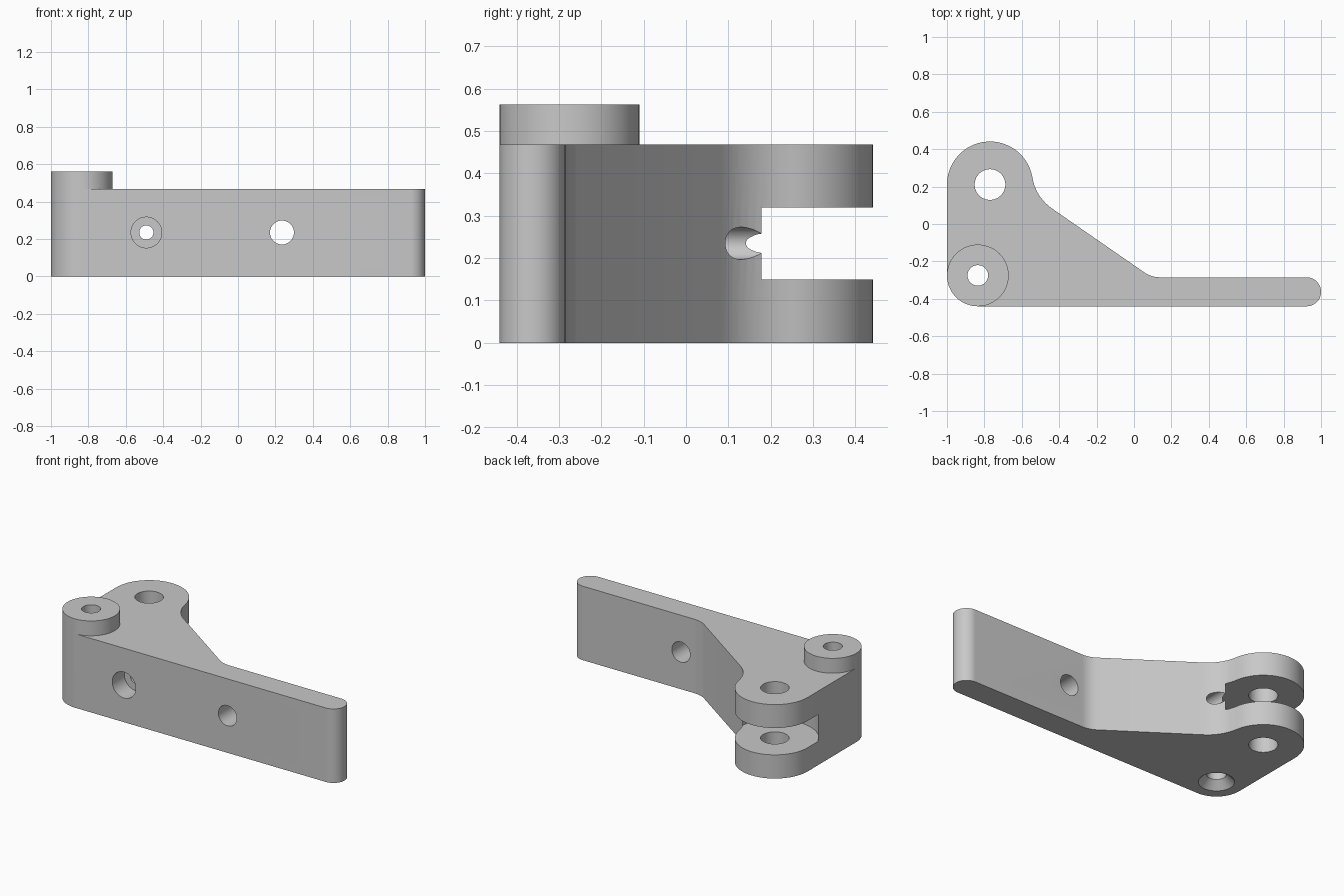
import bpy
import bmesh
from math import cos, sin, radians, pi, sqrt, acos, atan2, degrees
from mathutils import Matrix, Vector

old = bpy.data.objects.get("Cube")
if old:
    bpy.data.objects.remove(old, do_unlink=True)

grey = bpy.data.materials.new("plain_grey")
grey.use_nodes = True
grey.diffuse_color = (0.58, 0.58, 0.58, 1)
grey.node_tree.nodes["Principled BSDF"].inputs["Base Color"].default_value = grey.diffuse_color

HEIGHT, BOSS_TOP, HOLE_Z = 0.468, 0.562, 0.235
EAR, EAR_R = Vector((-0.77, 0.211)), 0.23
BOSS, BOSS_R = Vector((-0.835, -0.275)), 0.165
BAR_FRONT, BAR_BACK = -0.44, -0.285


def make_object(name, bm):
    bmesh.ops.recalc_face_normals(bm, faces=bm.faces)
    mesh = bpy.data.meshes.new(name)
    bm.to_mesh(mesh)
    bm.free()
    mesh.materials.append(grey)
    obj = bpy.data.objects.new(name, mesh)
    bpy.context.collection.objects.link(obj)
    return obj


def arc(centre, radius, start, end):
    """Points on an arc, angles in degrees."""
    steps = max(2, round(abs(end - start) / 5))
    angles = [radians(start + (end - start) * i / steps) for i in range(steps + 1)]
    return [(centre[0] + radius * cos(a), centre[1] + radius * sin(a)) for a in angles]


def cylinder(name, start, end, radius, end_radius=None):
    """Cylinder or cone between two points."""
    start, end = Vector(start), Vector(end)
    axis = end - start
    turn = Vector((0, 0, 1)).rotation_difference(axis).to_matrix().to_4x4()
    bm = bmesh.new()
    bmesh.ops.create_cone(bm, cap_ends=True, segments=72, radius1=radius,
                          radius2=end_radius or radius, depth=axis.length,
                          matrix=Matrix.Translation((start + end) / 2) @ turn)
    return make_object(name, bm)


def combine(target, tool, operation="DIFFERENCE"):
    mod = target.modifiers.new("combine", "BOOLEAN")
    mod.operation, mod.solver, mod.object = operation, "EXACT", tool
    bpy.context.view_layer.objects.active = target
    bpy.ops.object.modifier_apply(modifier=mod.name)
    bpy.data.objects.remove(tool, do_unlink=True)


# Sloped web: its normal, the blend into the ear and the blend into the bar
slope = radians(55.3)
normal = Vector((cos(slope), sin(slope)))
offset = normal.dot(Vector((-0.42, 0.07)))
blend = 0.25
reach = EAR_R + blend
ear_angle = degrees(slope - acos((offset + blend - normal.dot(EAR)) / reach))
blend_centre = EAR + reach * Vector((cos(radians(ear_angle)), sin(radians(ear_angle))))
foot = 0.15
foot_y = BAR_BACK + foot
foot_x = (offset + foot - normal.y * foot_y) / normal.x

# Outline of the bracket, going round anticlockwise
tip_r = (BAR_BACK - BAR_FRONT) / 2
slope_deg = degrees(slope)
outline = arc(BOSS, BOSS_R, 180, 270)
outline += arc((1 - tip_r, BAR_FRONT + tip_r), tip_r, -90, 90)
outline += arc((foot_x, foot_y), foot, 270, 180 + slope_deg)
outline += arc(blend_centre, blend, 180 + slope_deg, 180 + ear_angle)
outline += arc(EAR, EAR_R, ear_angle, 180)[1:]

bm = bmesh.new()
base = bm.faces.new([bm.verts.new((x, y, 0)) for x, y in outline])
top = bmesh.ops.extrude_face_region(bm, geom=[base])["geom"]
bmesh.ops.translate(bm, vec=(0, 0, HEIGHT),
                    verts=[v for v in top if isinstance(v, bmesh.types.BMVert)])
body = make_object("bracket_body", bm)

# Raised boss at the front corner
combine(body, cylinder("boss", (*BOSS, HEIGHT), (*BOSS, BOSS_TOP), BOSS_R), "UNION")

# Round clearance slot that splits the ear into a fork
combine(body, cylinder("fork_slot", (*EAR, 0.15), (*EAR, 0.32), 0.252))

# Vertical holes through the ear and the boss, with a countersink below
combine(body, cylinder("ear_hole", (*EAR, -0.1), (*EAR, 0.7), 0.082))
combine(body, cylinder("boss_hole", (*BOSS, -0.1), (*BOSS, 0.7), 0.055))
combine(body, cylinder("countersink", (*BOSS, -0.01), (*BOSS, 0.05), 0.112, 0.052))

# Cross holes from front to back, one with a counterbore
for x, radius, depth in ((0.235, 0.064, 1.0), (-0.49, 0.038, 1.0), (-0.49, 0.082, 0.12)):
    combine(body, cylinder("cross_hole", (x, BAR_FRONT - 0.1, HOLE_Z),
                           (x, BAR_FRONT + depth, HOLE_Z), radius))

bpy.ops.object.select_all(action="DESELECT")
body.select_set(True)
bpy.context.view_layer.objects.active = body
bpy.ops.object.shade_smooth_by_angle(angle=radians(20))
